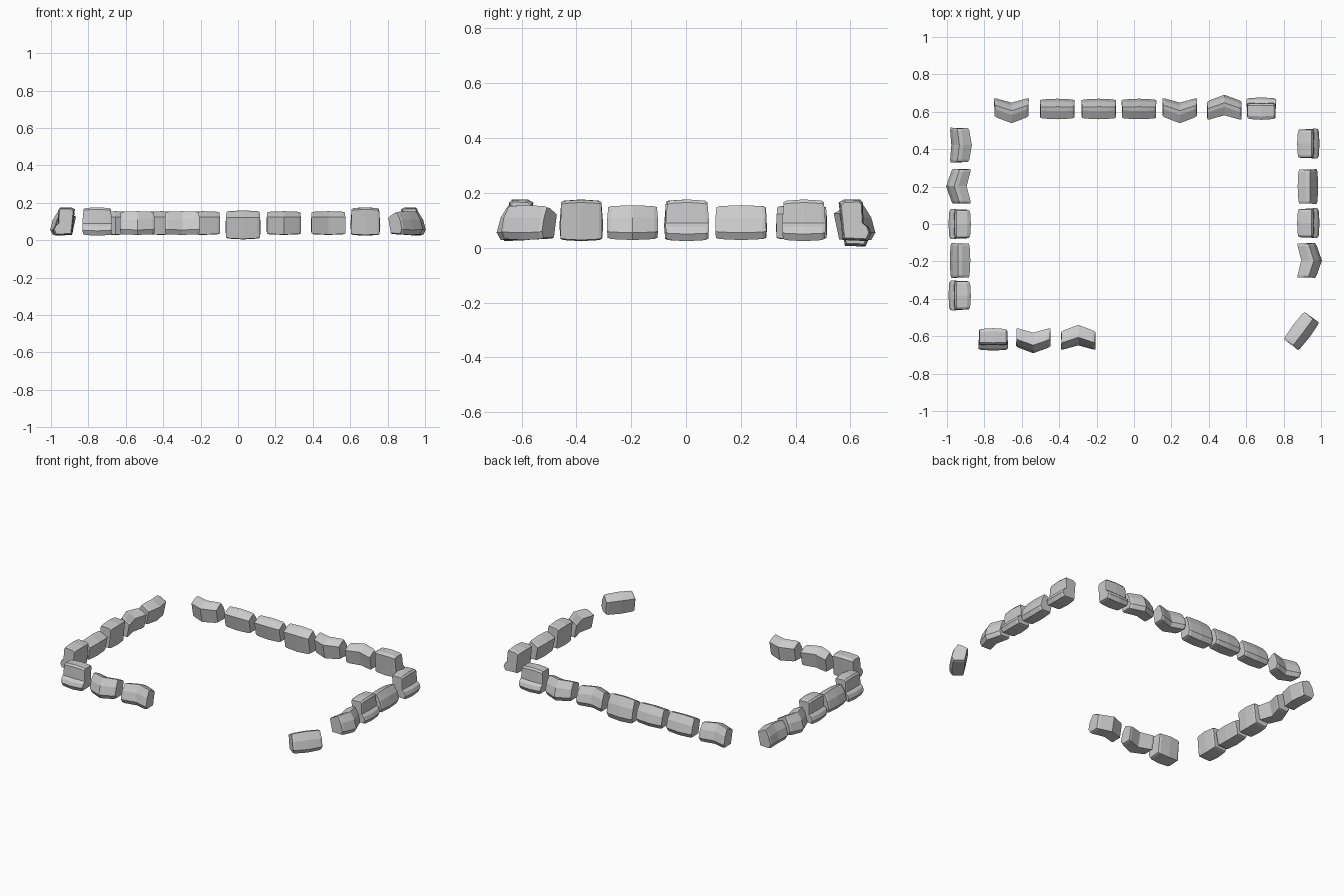
import bpy, bmesh, math
from mathutils import Matrix

if "Cube" in bpy.data.objects:
    bpy.data.objects.remove(bpy.data.objects["Cube"])

# Cross-sections as (outward offset, height): low leaning stone and tall footed stone
LOW = [(-0.035, 0.03), (-0.055, 0.125), (-0.010, 0.150), (0.012, 0.155),
       (0.040, 0.145 - 0.035), (0.055, 0.055), (0.040, 0.028)]
TALL = [(-0.043, 0.028), (-0.058, 0.165), (-0.040, 0.175), (0.020, 0.176),
        (0.030, 0.165), (0.033, 0.09), (0.052, 0.075), (0.062, 0.050), (0.048, 0.024)]


def stone(name, profile, length, x, y, turn, bend=0.0, z_scale=1.0, z_off=0.0):
    """Sweep a profile along the stone; ends shrink a little, middle may bend."""
    bm = bmesh.new()
    cz = 0.095
    rings = []
    stations = [(-1, 0.84), (-0.86, 0.93), (0, 1.0), (0.86, 0.93), (1, 0.84)]
    for t, s in stations:
        ring = []
        for u, z in profile:
            # ends are widest at mid height
            slant = 1 - 0.07 * (abs(z - 0.08) / 0.08)
            zz = cz + (z - cz) * (1 - (1 - s) * 0.75)
            ring.append(bm.verts.new((t * length / 2 * slant,
                                      u * s + bend * (0.7 - abs(t)),
                                      zz * z_scale + z_off)))
        rings.append(ring)
    n = len(profile)
    for a, b in zip(rings, rings[1:]):
        for i in range(n):
            j = (i + 1) % n
            bm.faces.new((a[i], a[j], b[j], b[i]))
    bm.faces.new(rings[0])
    bm.faces.new(rings[-1])
    bmesh.ops.recalc_face_normals(bm, faces=bm.faces)
    mesh = bpy.data.meshes.new(name)
    bm.to_mesh(mesh)
    bm.free()
    ob = bpy.data.objects.new(name, mesh)
    ob.matrix_world = Matrix.Translation((x, y, 0)) @ Matrix.Rotation(turn, 4, 'Z')
    bpy.context.collection.objects.link(ob)
    return ob


# Rows: (position along row, kind, bend); positive bend points outward
back = [(-0.655, 'L', -0.03), (-0.41, 'L', 0), (-0.188, 'L', 0),
        (0.245, 'L', -0.03), (0.483, 'L', 0.03), (0.681, 'T', 0)]
front = [(-0.753, 'T', 0), (-0.538, 'L', 0.03), (-0.298, 'L', -0.03)]
left = [(0.422, 'L', -0.012), (0.202, 'L', 0.028), (0.0, 'T', 0),
        (-0.195, 'L', 0), (-0.382, 'T', 0)]
right = [(0.43, 'T', 0), (0.2, 'L', 0), (0.005, 'T', 0), (-0.195, 'L', 0.028)]


def row(name, items, place, turn):
    for i, (p, kind, bend) in enumerate(items):
        x, y = place(p)
        if kind == 'L':
            stone(f"{name}_low_stone_{i}", LOW, 0.19, x, y, turn, bend)
        else:
            stone(f"{name}_tall_stone_{i}", TALL, 0.16, x, y, turn)


row("back", back, lambda p: (p, 0.615), 0)
row("front", front, lambda p: (p, -0.615), math.pi)
row("left", left, lambda p: (-0.93, p), math.pi / 2)
row("right", right, lambda p: (0.93, p), -math.pi / 2)

# Deeper middle stone of the back row and the turned corner stone
stone("back_deep_stone", LOW, 0.19, 0.027, 0.615, 0, 0, 1.22, -0.03)
stone("corner_stone", LOW, 0.19, 0.895, -0.572, math.radians(-127))
